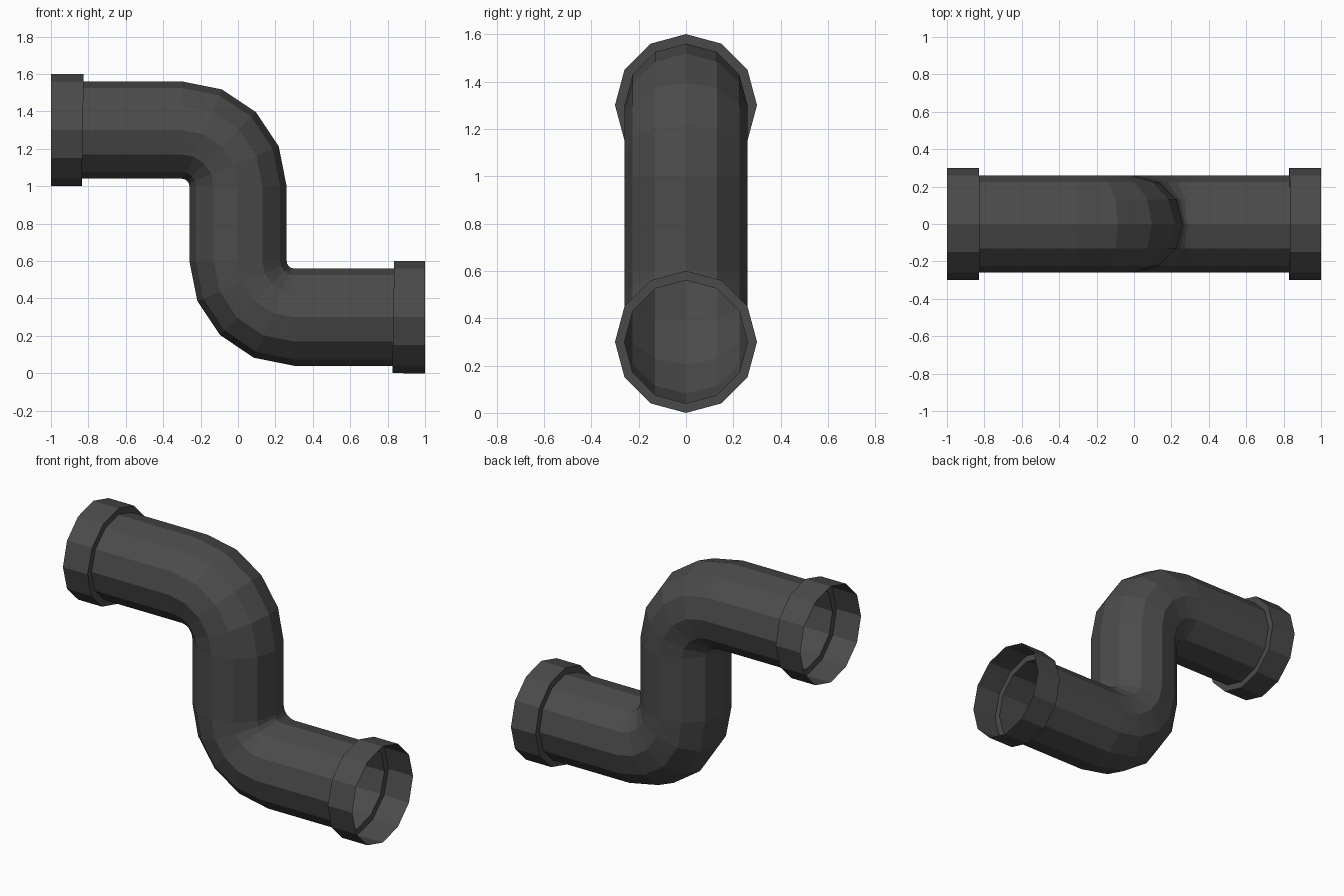
import bpy
import bmesh
from math import sin, cos, pi, radians

if "Cube" in bpy.data.objects:
    bpy.data.objects.remove(bpy.data.objects["Cube"])

SIDES = 12
PIPE_R, COLLAR_R, BEND_R = 0.26, 0.30, 0.30
TILT = radians(-1)  # collar shoulders lean very slightly

# Stations along the centre line: x, z, heading angle, radius
stations = [(-1, 1.3, 0, COLLAR_R),
            (-0.83, 1.3, TILT, COLLAR_R),
            (-0.83, 1.3, TILT, PIPE_R)]
# upper elbow, turning down
for i in range(5):
    a = i * pi / 8
    stations.append((-0.3 + BEND_R * sin(a), 1.0 + BEND_R * cos(a), -a, PIPE_R))
# lower elbow, turning back to level
for i in range(5):
    a = i * pi / 8
    stations.append((0.3 - BEND_R * cos(a), 0.6 - BEND_R * sin(a), a - pi / 2, PIPE_R))
stations += [(0.83, 0.3, TILT, PIPE_R),
             (0.83, 0.3, TILT, COLLAR_R),
             (1, 0.3, 0, COLLAR_R)]

bm = bmesh.new()


def ring(x, z, heading, r):
    verts = []
    for k in range(SIDES):
        a = 2 * pi * k / SIDES
        up = r * sin(a)
        verts.append(bm.verts.new((x - up * sin(heading), r * cos(a), z + up * cos(heading))))
    return verts


# Open-ended pipe skin with a stepped collar at each end
rings = [ring(*s) for s in stations]
for r0, r1 in zip(rings, rings[1:]):
    for k in range(SIDES):
        n = (k + 1) % SIDES
        bm.faces.new((r0[k], r0[n], r1[n], r1[k]))

mesh = bpy.data.meshes.new("s_bend_pipe")
bm.to_mesh(mesh)
bm.free()
pipe = bpy.data.objects.new("s_bend_pipe", mesh)
bpy.context.collection.objects.link(pipe)

# Dark grey plastic
mat = bpy.data.materials.new("dark_grey")
mat.diffuse_color = (0.07, 0.07, 0.07, 1)
mat.use_nodes = True
mat.node_tree.nodes["Principled BSDF"].inputs["Base Color"].default_value = mat.diffuse_color
mesh.materials.append(mat)
